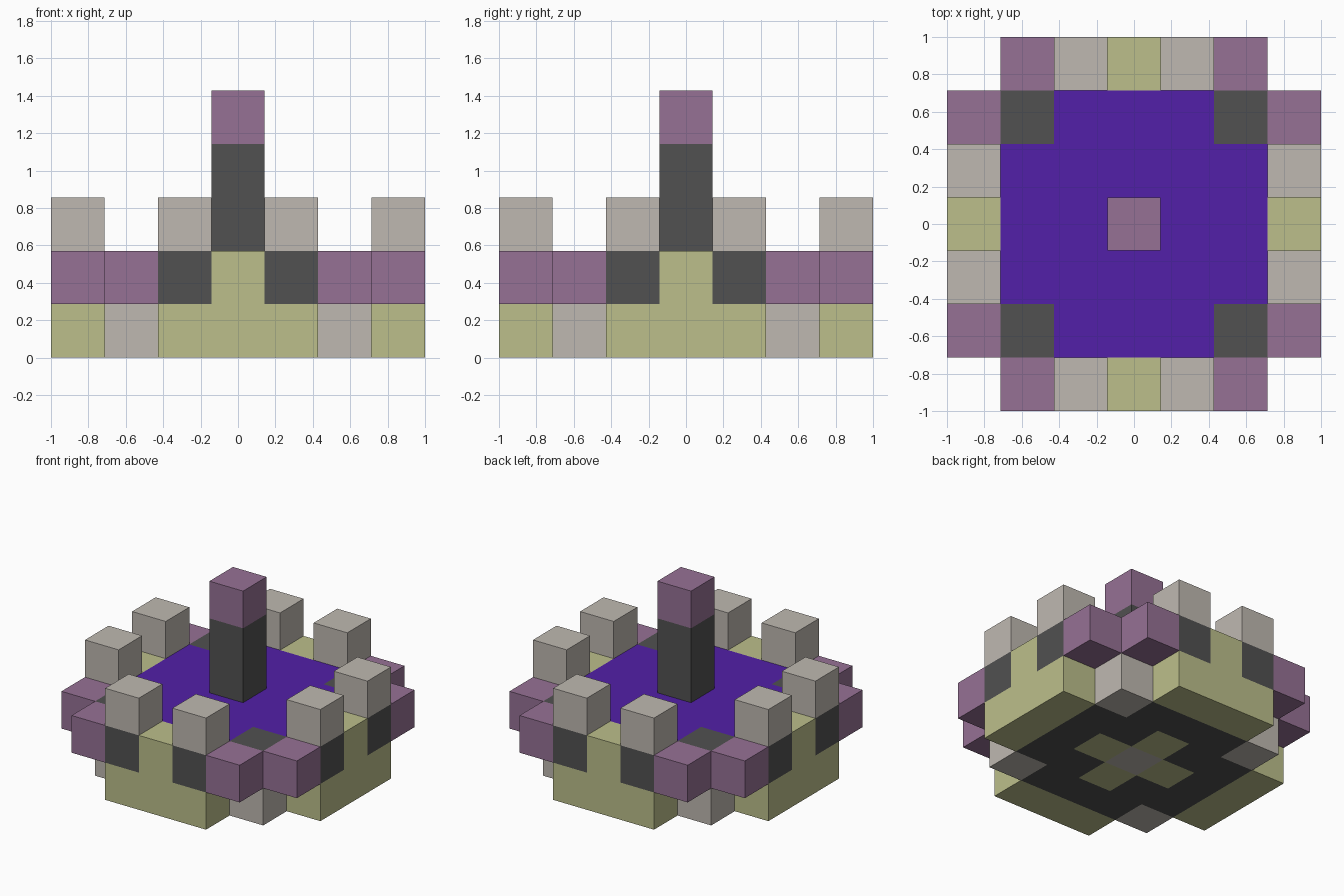
import bpy
import bmesh
from mathutils import Matrix, Vector
from math import pi

if "Cube" in bpy.data.objects:
    bpy.data.objects.remove(bpy.data.objects["Cube"], do_unlink=True)

CELL = 2 / 7  # the model is seven blocks wide


def material(name, rgb):
    """Flat material from 0-255 display values, stored as linear."""
    lin = [((c / 255 + 0.055) / 1.055) ** 2.4 for c in rgb] + [1.0]
    mat = bpy.data.materials.new(name)
    mat.use_nodes = True
    mat.diffuse_color = lin
    mat.node_tree.nodes["Principled BSDF"].inputs["Base Color"].default_value = lin
    return mat


olive = material("olive", (188, 191, 139))
stone = material("pale_stone", (191, 185, 177))
mauve = material("mauve", (150, 113, 149))
dark = material("charcoal", (81, 81, 81))
violet = material("deep_violet", (82, 32, 168))


def blocks(name, mat, centre, size=(1, 1, 1), turns=1, mirror=False):
    """Box in block units (z is its underside), repeated around the middle."""
    bm = bmesh.new()
    x, y, z = centre
    for side in ((1, -1) if mirror else (1,)):
        for k in range(turns):
            place = (Matrix.Rotation(k * pi / 2, 4, "Z")
                     @ Matrix.Translation(Vector((x * side, y, z + size[2] / 2)) * CELL)
                     @ Matrix.Diagonal((*(Vector(size) * CELL), 1)))
            bmesh.ops.create_cube(bm, size=1, matrix=place)
    mesh = bpy.data.meshes.new(name)
    bm.to_mesh(mesh)
    bm.free()
    mesh.materials.append(mat)
    obj = bpy.data.objects.new(name, mesh)
    bpy.context.collection.objects.link(obj)
    return obj


# Base layer
blocks("base_centre", stone, (0, 0, 0))
blocks("base_cross_arms", olive, (0, -1, 0), turns=4)
blocks("base_inner_corners", dark, (1, -1, 0), turns=4)
blocks("base_inner_edges", dark, (0, -2, 0), (3, 1, 1), turns=4)
blocks("base_corner_stones", stone, (2, -2, 0), turns=4)
blocks("lower_walls", olive, (0, -3, 0), (3, 1, 1), turns=4)

# Second layer: pool and surrounding wall
blocks("pool_centre", violet, (0, 0, 1), (3, 3, 1))
blocks("pool_edges", violet, (0, -2, 1), (3, 1, 1), turns=4)
blocks("pool_corners", dark, (2, -2, 1), turns=4)
blocks("wall_centres", olive, (0, -3, 1), turns=4)
blocks("wall_dark_blocks", dark, (1, -3, 1), turns=4, mirror=True)
blocks("wall_end_blocks", mauve, (2, -3, 1), turns=4, mirror=True)

# Battlements and central pillar
blocks("battlements", stone, (1, -3, 2), turns=4, mirror=True)
blocks("pillar", dark, (0, 0, 2), (1, 1, 2))
blocks("pillar_cap", mauve, (0, 0, 4))
